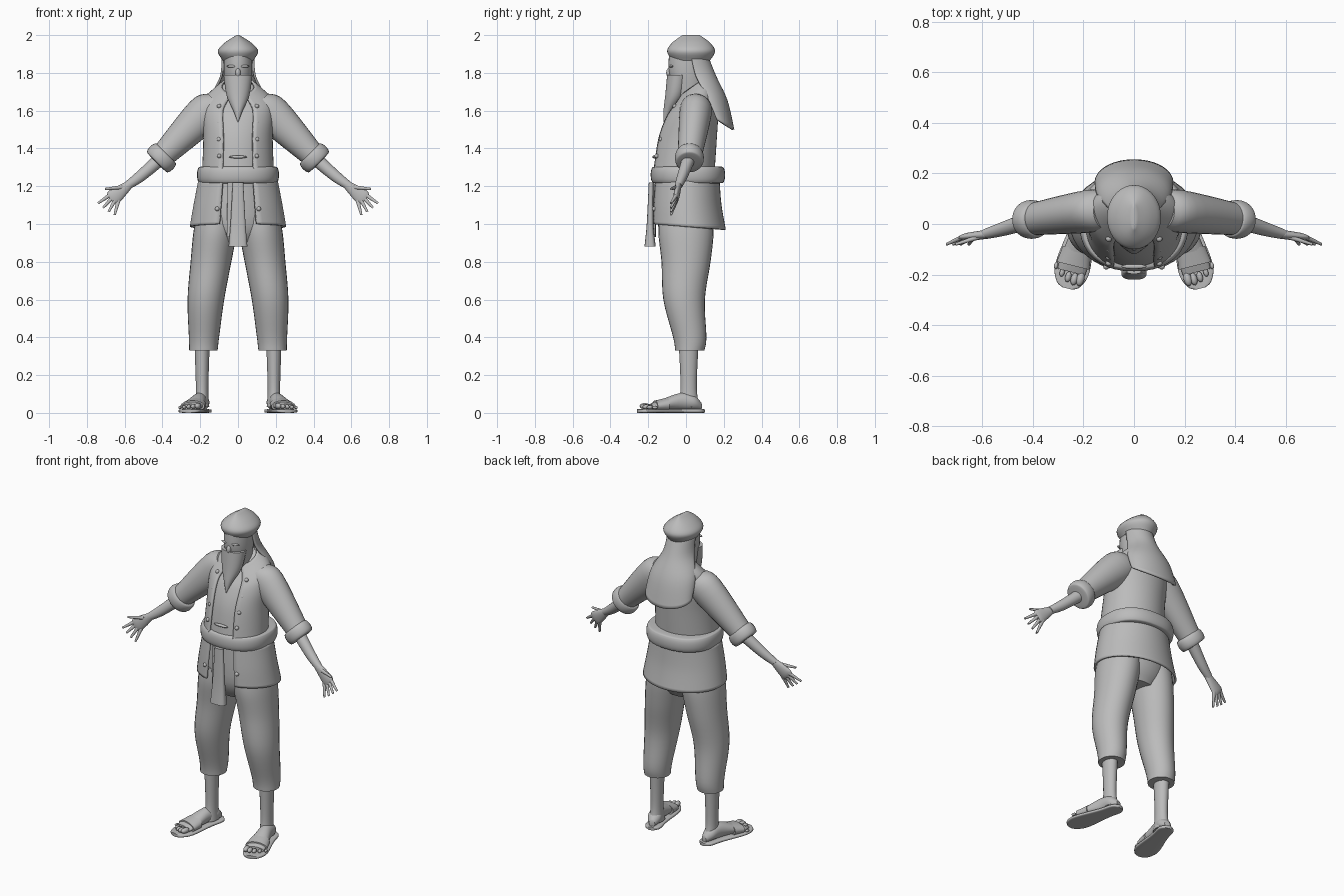
import bpy, bmesh, math
from mathutils import Vector, Matrix

cube = bpy.data.objects.get("Cube")
if cube:
    bpy.data.objects.remove(cube, do_unlink=True)

clay = bpy.data.materials.new("plain_grey")
clay.use_nodes = True
grey = (.5, .5, .5, 1)
clay.diffuse_color = grey
clay.node_tree.nodes["Principled BSDF"].inputs["Base Color"].default_value = grey

across, back, up = Matrix.Identity(3)
arm_side = (across + up).normalized()
arm_along = (across - up).normalized()
foot_side = (across + back / 4).normalized()
half_turn = [math.pi * k / 8 for k in range(9)]


def finish(name, bm):
    """Turn a bmesh into a smooth shaded object that keeps its sharp edges."""
    bmesh.ops.recalc_face_normals(bm, faces=bm.faces)
    mesh = bpy.data.meshes.new(name)
    bm.to_mesh(mesh)
    bm.free()
    mesh.materials.append(clay)
    for polygon in mesh.polygons:
        polygon.use_smooth = True
    mesh.set_sharp_from_angle(angle=math.radians(45))
    obj = bpy.data.objects.new(name, mesh)
    bpy.context.collection.objects.link(obj)
    return obj


def ring(z, wide, deep, x=0, y=0, lean=0):
    """One oval cross-section: centre height, half sizes, offset and forward lean."""
    return (x, y, z, wide, deep, lean)


def spline(a, b, c, d, t):
    return b + t / 2 * (c - a + t * (2 * a - 5 * b + 4 * c - d + t * (3 * (b - c) + d - a)))


def smooth_rings(rings, steps=5):
    """Add in-between rings along a spline."""
    padded = [rings[0], *rings, rings[-1]]
    result = []
    for i in range(len(rings) - 1):
        for k in range(steps):
            result.append([spline(*values, k / steps) for values in zip(*padded[i:i + 4])])
    return result + [rings[-1]]


def loft(name, rings, wide_axis=across, deep_axis=back, sides=28, gap=0, power=2, mirror=1):
    """Skin a stack of rings; a gap angle leaves the front open like cloth."""
    bm = bmesh.new()
    loops = []
    for x, y, z, wide, deep, lean in smooth_rings(rings):
        loop = []
        for k in range(sides + bool(gap)):
            turn = gap + 2 * (math.pi - gap) * k / sides
            a, b = (math.copysign(abs(wave) ** (2 / power), wave)
                    for wave in (math.sin(turn), -math.cos(turn)))
            point = Vector((x, y, z)) + wide_axis * wide * a + deep_axis * deep * b
            point.z += lean * deep * b
            point.x *= mirror
            loop.append(bm.verts.new(point))
        loops.append(loop)
    for low, high in zip(loops, loops[1:]):
        for k in range(sides):
            j = k + 1 if gap else (k + 1) % sides
            bm.faces.new((low[k], low[j], high[j], high[k]))
    if not gap:
        bm.faces.new(loops[0])
        bm.faces.new(loops[-1])
    obj = finish(name, bm)
    if gap:
        cloth = obj.modifiers.new("cloth_thickness", "SOLIDIFY")
        cloth.thickness = .012
        cloth.offset = 0


def blob(name, centre, size, turn=0):
    """A small squashed ball."""
    bm = bmesh.new()
    place = Matrix.Translation(centre) @ Matrix.Rotation(turn, 4, "Z") @ Matrix.Diagonal((*size, 1))
    bmesh.ops.create_uvsphere(bm, u_segments=14, v_segments=8, radius=1, matrix=place)
    finish(name, bm)


def finger(name, x, z, angle, length, mirror):
    """A tapered finger that points outward and down by the given angle."""
    dx, dz = math.cos(angle), -math.sin(angle)
    loft(name, [ring(z, .012, .011, x=x, y=-.05),
                ring(z + length * dz, .006, .006, x=x + length * dx, y=-.08)],
         wide_axis=Vector((-dz, 0, dx)), sides=10, mirror=mirror)


def foot_ring(y, wide, tall, lift=0):
    """A foot section; feet turn outward toward the toes and rest on the ground."""
    return ring(tall + lift, wide, tall, x=.2 - y / 4, y=y)


def foot_loft(name, rings, mirror, power=2):
    loft(name, rings, wide_axis=foot_side, deep_axis=up, power=power, mirror=mirror)


# Head, face and beard
loft("head", [ring(1.66, .06, .07, y=.02), ring(1.8, .075, .1, y=.01), ring(1.9, .075, .1, y=.01)])
loft("beard", [ring(1.79, .077, .06, y=-.04), ring(1.68, .06, .05, y=-.06),
               ring(1.6, .025, .024, y=-.095), ring(1.54, .002, .002, y=-.117)])
blob("nose", (0, -.09, 1.8), (.014, .015, .025))

# Cap with a front-to-back ridge, and the neck cloth behind
loft("cap", [ring(z, wide, deep, y=.027) for z, wide, deep in
             ((1.865, .08, .1), (1.915, .107, .127), (1.96, .07, .1), (2, .008, .045))], sides=36)
loft("neck_cloth", [ring(1.88, .08, .085, y=.03), ring(1.78, .09, .1, y=.055),
                    ring(1.67, .14, .1, y=.115, lean=-.2),
                    ring(1.55, .15, .085, y=.165, lean=-.6)], gap=1.55)

# Jacket body, open at the front over a shirt
jacket = [ring(1.27, .185, .165, y=-.02), ring(1.45, .178, .157),
          ring(1.58, .185, .14, y=.025, lean=.15), ring(1.66, .17, .115, y=.04, lean=.4),
          ring(1.73, .085, .07, y=.045, lean=.7)]
loft("jacket", jacket, sides=40, gap=.45)
loft("shirt", [ring(z, wide - .012, deep - .012, x, y, lean)
               for x, y, z, wide, deep, lean in jacket], sides=40)
blob("shirt_fold", (0, -.168, 1.355), (.05, .01, .008))

# Belt, jacket skirt and hanging sash
loft("belt", [ring(1.26 - .045 * math.cos(a), .185 + .032 * math.sin(a) ** .5,
                   .165 + .032 * math.sin(a) ** .5, y=.01) for a in half_turn], sides=40, power=2.3)
loft("jacket_skirt", [ring(1.23, .205, .172), ring(1.1, .23, .182),
                      ring(.985, .25, .195, y=.01, lean=-.08)], sides=40, gap=.4)
loft("sash_front", [ring(1.22, .028, .012, y=-.185), ring(1, .04, .018, y=-.19),
                    ring(.88, .05, .03, y=-.19)], power=3)
loft("sash_back", [ring(1.22, .025, .01, x=-.03, y=-.17),
                   ring(.93, .03, .01, x=-.03, y=-.17)], power=3)

# Trouser seat
loft("trouser_seat", [ring(1.25, .17, .15), ring(1, .2, .15), ring(.89, .12, .1)])

for side, label in ((1, "left_"), (-1, "right_")):
    # Sleeve with a rolled cuff
    loft(label + "sleeve", [ring(1.63, .085, .075, x=.1, y=.05), ring(1.58, .1, .085, x=.18, y=.05),
                            ring(1.36, .064, .064, x=.4, y=.02)], wide_axis=arm_side, mirror=side)
    cuff = []
    for a in half_turn:
        centre = Vector((.405, .018, 1.35)) - arm_along * .036 * math.cos(a)
        radius = .055 + .03 * math.sin(a) ** .5
        cuff.append(ring(centre.z, radius, radius * .9, x=centre.x, y=centre.y))
    loft(label + "cuff", cuff, wide_axis=arm_side, mirror=side)

    # Forearm and hand with fanned fingers
    loft(label + "forearm", [ring(1.345, .036, .036, x=.41, y=.015), ring(1.25, .03, .028, x=.52, y=-.02),
                             ring(1.2, .022, .02, x=.59, y=-.04)], wide_axis=arm_side, mirror=side)
    loft(label + "palm", [ring(1.21, .022, .018, x=.575, y=-.04), ring(1.15, .041, .016, x=.65, y=-.05),
                          ring(1.13, .034, .01, x=.67, y=-.055)], wide_axis=arm_side, mirror=side)
    for i, finger_name in enumerate(("index", "middle", "ring", "little")):
        finger(label + finger_name + "_finger", .675 - .014 * i, 1.155 - .01 * i,
               .6 + .24 * i, .08, side)
    finger(label + "thumb", .61, 1.195, .1, .095, side)

    # Trouser leg and bare shin
    loft(label + "trouser_leg", [ring(1.05, .11, .14, x=.11), ring(.95, .115, .146, x=.122),
                                 ring(.8, .108, .13, x=.143), ring(.6, .097, .11, x=.17, y=-.01),
                                 ring(.4, .08, .088, x=.18, y=.02),
                                 ring(.33, .075, .077, x=.183, y=.02)], mirror=side)
    loft(label + "shin", [ring(z, wide, deep, x=.19, y=.014) for z, wide, deep in
                          ((.36, .04, .052), (.13, .033, .043), (.03, .038, .06))], mirror=side)

    # Foot, toes and sandal
    foot_loft(label + "foot", [foot_ring(.08, .018, .02, lift=.015), foot_ring(.04, .04, .04, lift=.015),
                               foot_ring(-.03, .04, .045, lift=.015), foot_ring(-.14, .056, .026, lift=.015),
                               foot_ring(-.19, .056, .016, lift=.015)], side)
    for i in range(5):
        radius = .016 - .002 * i
        blob(f"{label}toe_{i + 1}", (side * (.212 + .024 * i), -.218 + .0045 * i * (i - 1), .02 + radius),
             (radius, radius * 1.8, radius), side / 4)
    foot_loft(label + "sandal_sole", [foot_ring(y, wide, .01) for y, wide in
                                      ((.095, .018), (.065, .046), (-.02, .05), (-.17, .07),
                                       (-.235, .05), (-.255, .02))], side, power=4)
    foot_loft(label + "sandal_strap", [foot_ring(-.1, .058, .038, lift=.005),
                                       foot_ring(-.165, .066, .03, lift=.005)], side)

    # Brow and jacket buttons
    blob(label + "brow", (side * .034, -.08, 1.835), (.028, .009, .007), side / 4)
    for i in range(4):
        blob(f"{label}button_{i + 1}", (side * .1, -.155 + .02 * i + .004 * i * i, 1.36 + .088 * i),
             (.012, .012, .012))
    blob(label + "skirt_button", (side * .11, -.168, 1.08), (.012, .012, .012))
